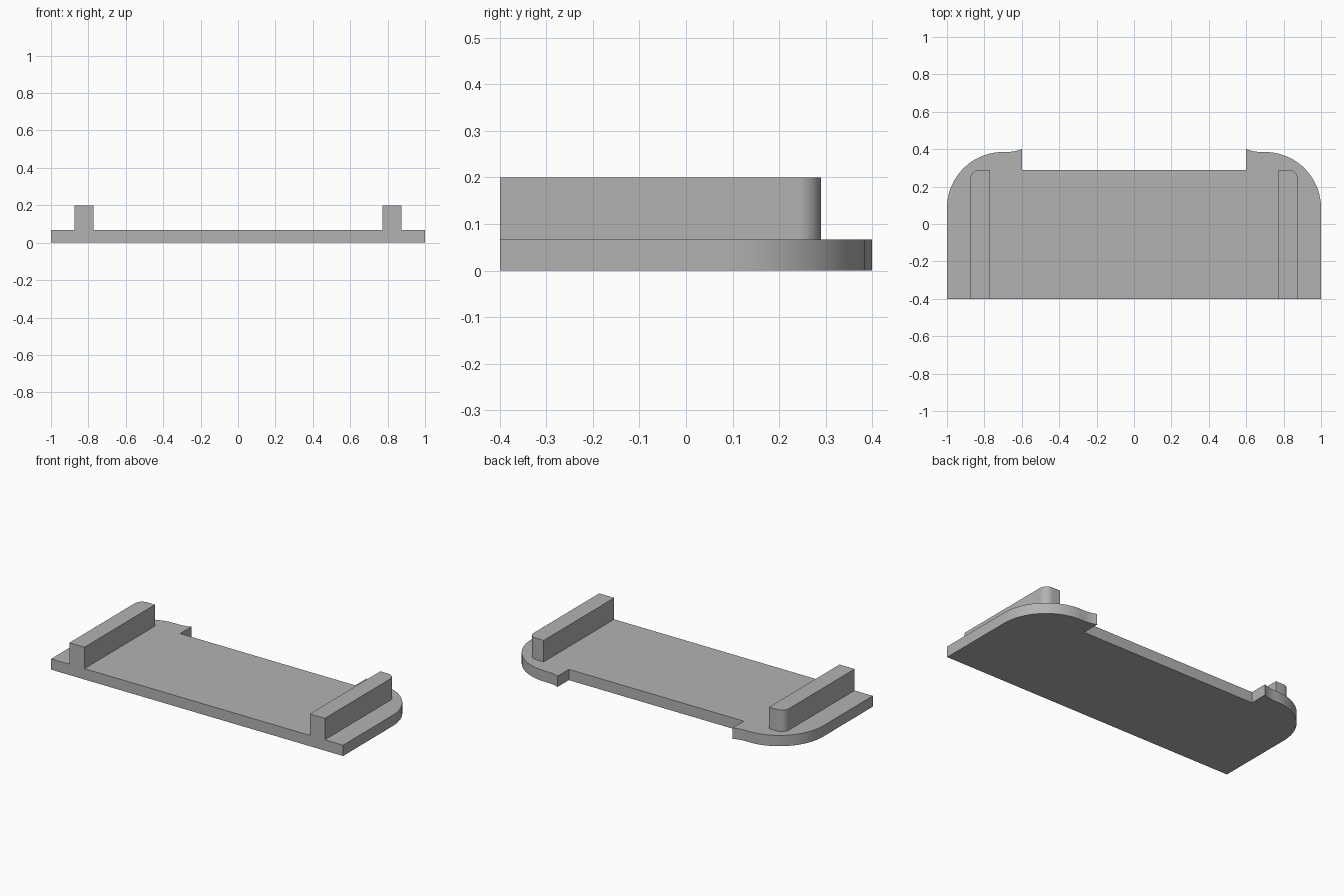
import bpy, bmesh
from math import radians, sin, cos

cube = bpy.data.objects.get("Cube")
if cube:
    bpy.data.objects.remove(cube, do_unlink=True)

FRONT, BACK = -0.4, 0.29      # plate front edge and recessed back edge
PLATE_TOP, RIB_TOP = 0.067, 0.2

grey = bpy.data.materials.new("plain_grey")
grey.use_nodes = True
colour = (0.45, 0.45, 0.45, 1)
grey.diffuse_color = colour
grey.node_tree.nodes["Principled BSDF"].inputs["Base Color"].default_value = colour


def arc(cx, cy, r, start, end, steps):
    angles = [radians(start + (end - start) * i / steps) for i in range(steps + 1)]
    return [(cx + r * cos(a), cy + r * sin(a)) for a in angles]


def extrude_outline(name, outline, bottom, top):
    """Solid prism from a counter-clockwise outline."""
    bm = bmesh.new()
    face = bm.faces.new([bm.verts.new((x, y, bottom)) for x, y in outline])
    raised = bmesh.ops.extrude_face_region(bm, geom=[face], use_keep_orig=True)
    verts = [g for g in raised["geom"] if isinstance(g, bmesh.types.BMVert)]
    bmesh.ops.translate(bm, vec=(0, 0, top - bottom), verts=verts)
    bmesh.ops.recalc_face_normals(bm, faces=bm.faces)
    mesh = bpy.data.meshes.new(name)
    bm.to_mesh(mesh)
    bm.free()
    mesh.materials.append(grey)
    obj = bpy.data.objects.new(name, mesh)
    bpy.context.collection.objects.link(obj)
    bpy.ops.object.select_all(action="DESELECT")
    obj.select_set(True)
    bpy.context.view_layer.objects.active = obj
    bpy.ops.object.shade_smooth_by_angle(angle=radians(25))
    return obj


def mirrored(points):
    return [(-x, y) for x, y in reversed(points)]


# Base plate: rounded back corners, small flared tips, recessed back edge
half = [(1, FRONT)] + arc(0.7, 0.085, 0.3, 0, 90, 24)
half += arc(0.68, 0.595, 0.21, 270, 248, 6)
half += [(0.6, 0.4), (0.6, BACK)]
extrude_outline("base_plate", half + mirrored(half), 0, PLATE_TOP)

# Upright ribs, rounded at the outer back corner
rib = [(0.772, FRONT), (0.875, FRONT)]
rib += arc(0.825, BACK - 0.05, 0.05, 0, 90, 10) + [(0.772, BACK)]
extrude_outline("left_rib", rib, PLATE_TOP, RIB_TOP)
extrude_outline("right_rib", mirrored(rib), PLATE_TOP, RIB_TOP)
